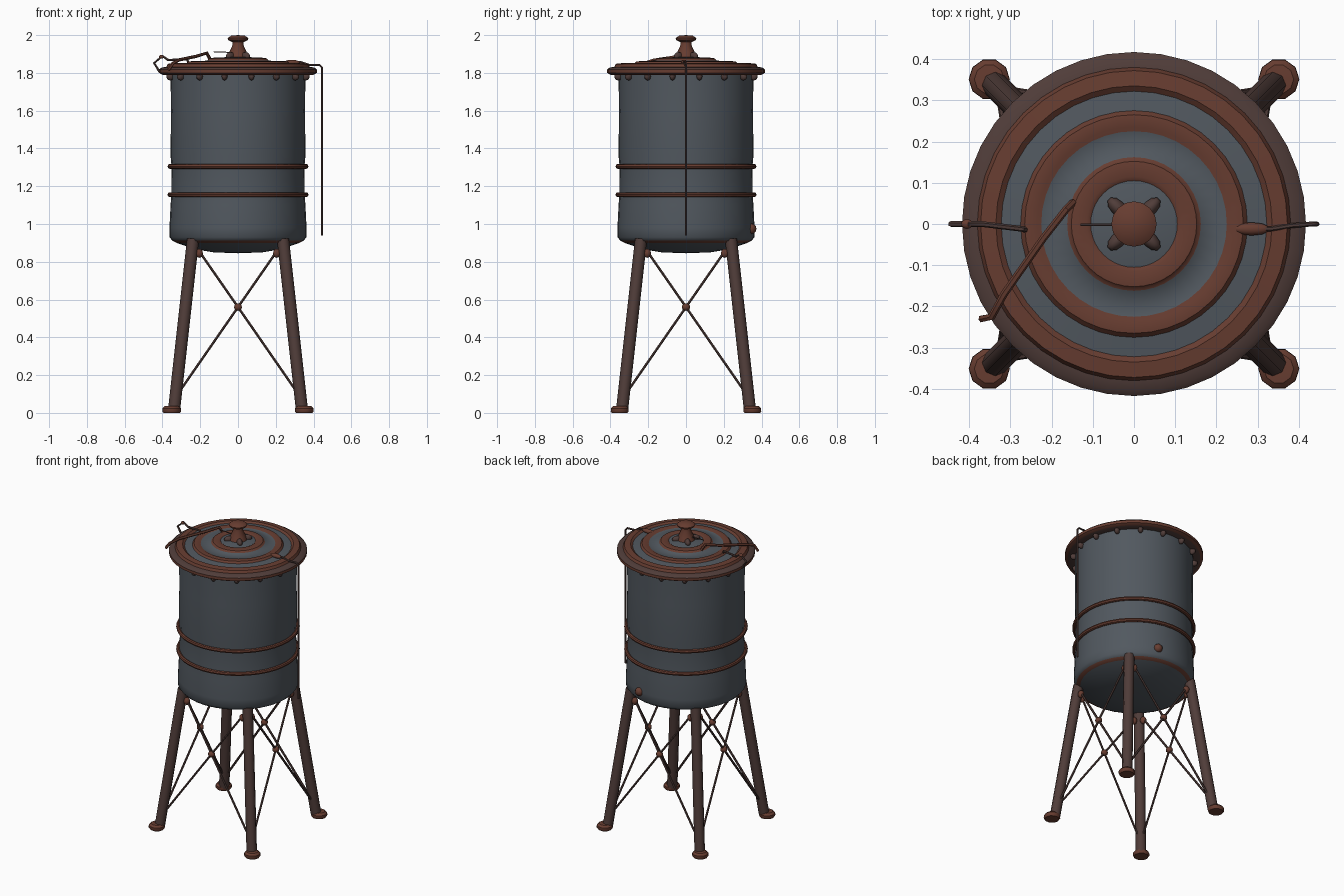
import bpy, bmesh, math
from mathutils import Vector

if "Cube" in bpy.data.objects:
    bpy.data.objects.remove(bpy.data.objects["Cube"])


def material(name, rgb):
    m = bpy.data.materials.new(name)
    m.diffuse_color = (*rgb, 1)
    m.use_nodes = True
    m.node_tree.nodes["Principled BSDF"].inputs["Base Color"].default_value = m.diffuse_color
    return m


STEEL = material("blue grey steel", (0.083, 0.098, 0.115))
RUST = material("rust", (0.135, 0.046, 0.030))
BROWN = material("dark brown iron", (0.080, 0.046, 0.041))


def finish(ob, angle=40):
    bpy.ops.object.select_all(action='DESELECT')
    ob.select_set(True)
    bpy.context.view_layer.objects.active = ob
    bpy.ops.object.shade_smooth_by_angle(angle=math.radians(angle))
    return ob


def lathe(name, profile, mats, sides=40, loc=(0, 0, 0), bands=None, closed=False):
    """Spin (radius, z) points round z; bands gives a material index per segment."""
    bm = bmesh.new()
    rings = []
    for r, z in profile:
        if r == 0:
            rings.append([bm.verts.new((0, 0, z))] * sides)
        else:
            rings.append([bm.verts.new((r * math.cos(2 * math.pi * i / sides),
                                        r * math.sin(2 * math.pi * i / sides), z))
                          for i in range(sides)])
    pairs = list(zip(rings, rings[1:]))
    if closed:
        pairs.append((rings[-1], rings[0]))
    for k, (a, b) in enumerate(pairs):
        for i in range(sides):
            j = (i + 1) % sides
            vs = list(dict.fromkeys((a[i], a[j], b[j], b[i])))
            f = bm.faces.new(vs)
            f.material_index = bands[k] if bands else 0
    bmesh.ops.recalc_face_normals(bm, faces=bm.faces)
    me = bpy.data.meshes.new(name)
    bm.to_mesh(me)
    bm.free()
    for m in mats:
        me.materials.append(m)
    ob = bpy.data.objects.new(name, me)
    ob.location = loc
    bpy.context.collection.objects.link(ob)
    return finish(ob)


def rod(name, points, radius, mat, res=1):
    """Round bar through the points."""
    cu = bpy.data.curves.new(name, 'CURVE')
    cu.dimensions = '3D'
    cu.bevel_depth = radius
    cu.bevel_resolution = res
    cu.use_fill_caps = True
    sp = cu.splines.new('POLY')
    sp.points.add(len(points) - 1)
    for p, co in zip(sp.points, points):
        p.co = (*co, 1)
    ob = bpy.data.objects.new(name, cu)
    bpy.context.collection.objects.link(ob)
    cu.materials.append(mat)
    bpy.ops.object.select_all(action='DESELECT')
    ob.select_set(True)
    bpy.context.view_layer.objects.active = ob
    bpy.ops.object.convert(target='MESH')
    return finish(bpy.context.object, 50)


def blob(name, loc, scale, mat, turn=0):
    bpy.ops.mesh.primitive_uv_sphere_add(segments=10, ring_count=6, radius=1, location=loc,
                                         rotation=(0, 0, turn))
    ob = bpy.context.object
    ob.name = name
    ob.scale = scale
    ob.data.materials.append(mat)
    return finish(ob, 60)


# Tank body with dished floor and rusty lower edge
lathe("tank", [(0, 0.845), (0.13, 0.85), (0.22, 0.865), (0.325, 0.90), (0.348, 0.912),
               (0.362, 0.93), (0.363, 0.98), (0.357, 1.10), (0.353, 1.155), (0.352, 1.305),
               (0.357, 1.36), (0.355, 1.60), (0.357, 1.795), (0, 1.795)],
      [STEEL, RUST], 36, bands=[0, 0, 0, 1, 0] + [0] * 8)

# Hoops round the tank
for n, z in (("lower_hoop", 1.155), ("upper_hoop", 1.305)):
    lathe(n, [(0.361 + 0.012 * math.cos(a * math.pi / 4), z + 0.013 * math.sin(a * math.pi / 4))
              for a in range(8)], [RUST], 40, closed=True)

# Stepped lid with rusty raised rings
lathe("lid", [(0, 1.79), (0.35, 1.79), (0.400, 1.790), (0.417, 1.800), (0.417, 1.818),
              (0.405, 1.828), (0.380, 1.832), (0.372, 1.848), (0.335, 1.852), (0.322, 1.842),
              (0.275, 1.848), (0.265, 1.860), (0.235, 1.863), (0.225, 1.857), (0.162, 1.866),
              (0.152, 1.877), (0.115, 1.882), (0.105, 1.876), (0.06, 1.885), (0, 1.887)],
      [STEEL, RUST, BROWN], 40,
      bands=[2, 2, 1, 1, 2, 2, 1, 1, 1, 0, 1, 1, 1, 0, 1, 1, 1, 0, 0])

# Cleats under the lid flange
for i in range(16):
    a = 2 * math.pi * (i + 0.5) / 16
    blob("lid_cleat", (0.365 * math.cos(a), 0.365 * math.sin(a), 1.782),
         (0.022, 0.016, 0.022), BROWN, a)

# Finial with four root lobes
lathe("finial", [(0, 1.87), (0.056, 1.88), (0.046, 1.91), (0.030, 1.945), (0.029, 1.963),
                 (0.052, 1.973), (0.055, 1.984), (0.036, 1.997), (0, 2.0)], [RUST], 16)
for i in range(4):
    a = math.pi / 4 + i * math.pi / 2
    c, s = math.cos(a), math.sin(a)
    blob("finial_lobe", (0.055 * c, 0.055 * s, 1.888), (0.032, 0.018, 0.022), BROWN, a)
rod("lid_needle", [(-0.13, -0.002, 1.912), (-0.03, -0.002, 1.908)], 0.003, BROWN)

# Legs and feet
for sx in (-1, 1):
    for sy in (-1, 1):
        rod("leg", [(sx * 0.338, sy * 0.338, 0.02), (sx * 0.238, sy * 0.238, 0.92)],
            0.032, BROWN, 2)
        lathe("foot", [(0, 0), (0.044, 0), (0.050, 0.008), (0.049, 0.024), (0.036, 0.036),
                       (0, 0.038)], [RUST], 10, (sx * 0.351, sy * 0.351, 0))

# Crossed braces on each of the four sides
for i in range(4):
    c, s = round(math.cos(i * math.pi / 2)), round(math.sin(i * math.pi / 2))

    def place(x, y, z):
        return Vector((c * x - s * y, s * x + c * y, z))

    node = place(0, -0.278, 0.56)
    for sx in (-1, 1):
        top = place(sx * 0.205, -0.245, 0.855)
        rod("upper_brace", [top, node], 0.007, BROWN)
        rod("lower_brace", [node, place(sx * 0.312, -0.328, 0.11)], 0.007, BROWN)
        blob("brace_lug", place(sx * 0.205, -0.245, 0.845), (0.020, 0.020, 0.024), RUST)
    blob("brace_node", node, (0.022, 0.022, 0.020), RUST)

# Hanging pipe on the right, clipped to the lid
rod("hanging_pipe", [(0.25, -0.012, 1.856), (0.33, -0.012, 1.858), (0.38, -0.004, 1.842),
                     (0.432, 0, 1.842), (0.444, 0, 1.828), (0.444, 0, 0.94)], 0.006, BROWN)
blob("pipe_clip", (0.285, -0.012, 1.855), (0.045, 0.016, 0.014), RUST)

# Hook on the left rim
rod("rim_hook", [(-0.26, -0.015, 1.85), (-0.27, -0.012, 1.872), (-0.37, 0, 1.868),
                 (-0.40, 0, 1.890), (-0.444, 0, 1.852), (-0.415, 0, 1.805)], 0.007, BROWN)
blob("hook_tip", (-0.405, 0, 1.885), (0.014, 0.012, 0.010), RUST)

# Long lever lying across the lid
rod("lid_lever", [(-0.148, 0.052, 1.872), (-0.165, 0.035, 1.905), (-0.22, -0.035, 1.888),
                  (-0.315, -0.17, 1.868), (-0.345, -0.225, 1.850), (-0.37, -0.23, 1.815)],
    0.009, RUST)

# Drain plug near the bottom at the back
blob("drain_plug", (0.10, 0.345, 0.975), (0.028, 0.028, 0.028), RUST)
